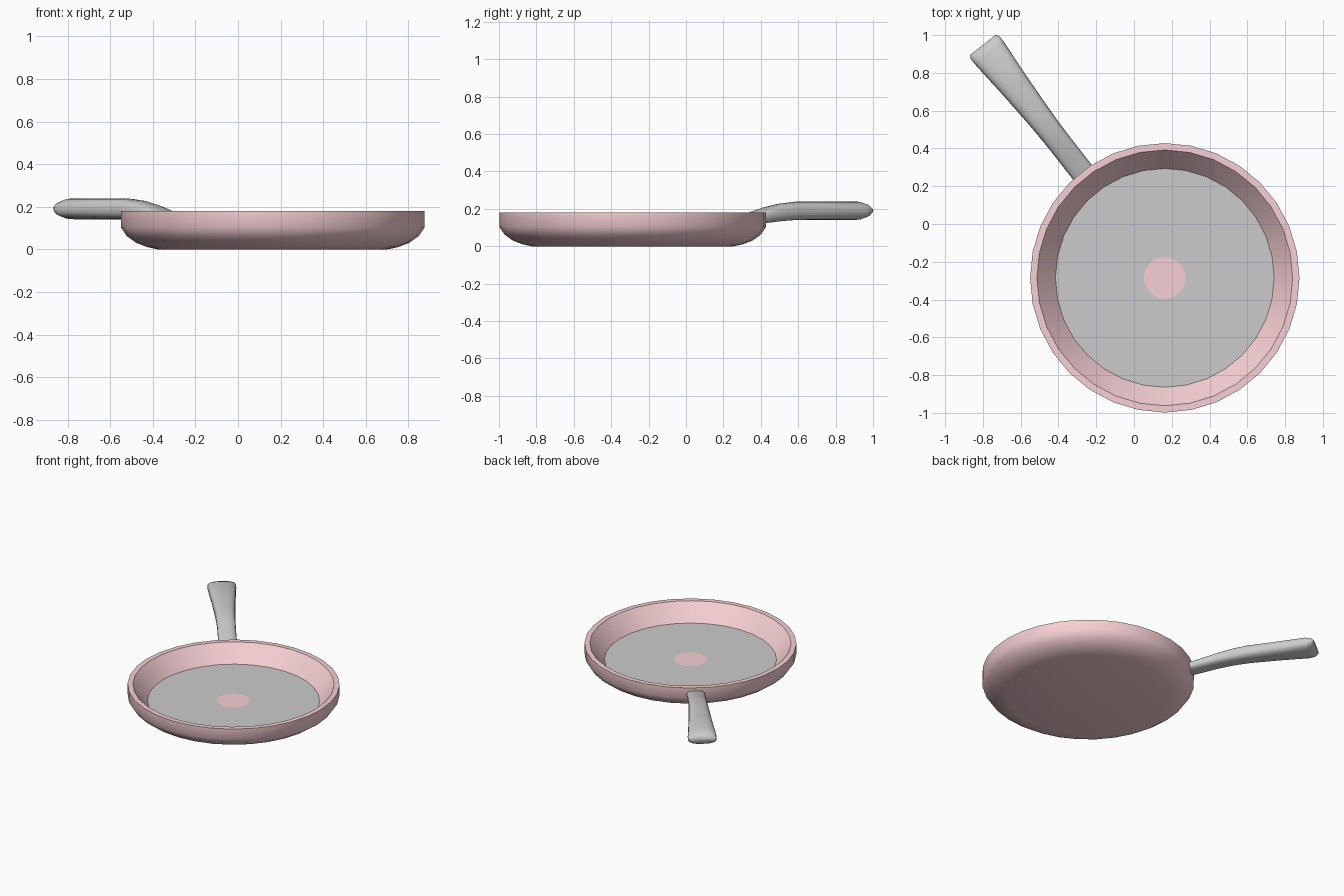
import bpy, bmesh, math
from mathutils import Vector

if "Cube" in bpy.data.objects:
    bpy.data.objects.remove(bpy.data.objects["Cube"])

CENTRE = Vector((0.163, -0.285, 0))
SIDES = 32


def material(name, rgb):
    m = bpy.data.materials.new(name)
    m.diffuse_color = (*rgb, 1)
    m.use_nodes = True
    m.node_tree.nodes["Principled BSDF"].inputs["Base Color"].default_value = m.diffuse_color
    return m


def skin(name, rings, mat=None, closed_ends=False, angle=35):
    """Join rings of points into a tube; a one-point ring becomes a fan."""
    bm = bmesh.new()
    loops = [[bm.verts.new(p) for p in ring] for ring in rings]
    for a, b in zip(loops, loops[1:]):
        n = max(len(a), len(b))
        for i in range(n):
            j = (i + 1) % n
            quad = [a[i % len(a)], a[j % len(a)], b[j % len(b)], b[i % len(b)]]
            bm.faces.new(list(dict.fromkeys(quad)))
    if closed_ends:
        bm.faces.new(loops[0][::-1])
        bm.faces.new(loops[-1])
    me = bpy.data.meshes.new(name)
    bm.to_mesh(me)
    bm.free()
    ob = bpy.data.objects.new(name, me)
    bpy.context.collection.objects.link(ob)
    if mat:
        me.materials.append(mat)
    bpy.ops.object.select_all(action='DESELECT')
    ob.select_set(True)
    bpy.context.view_layer.objects.active = ob
    bpy.ops.object.shade_smooth_by_angle(angle=math.radians(angle))
    return ob


def revolve(name, profile, mat=None):
    rings = []
    for r, z in profile:
        n = SIDES if r > 0 else 1
        rings.append([CENTRE + Vector((r * math.cos(math.tau * i / n),
                                       r * math.sin(math.tau * i / n), z))
                      for i in range(n)])
    return skin(name, rings, mat)


pink = material("pink", (0.93, 0.63, 0.66))
dark = material("dark_grey", (0.62, 0.62, 0.62))

# Pan shell: base, curved outside, flat rim and sloping inner wall
revolve("pan_body", [(0, 0), (0.54, 0), (0.59, 0.011), (0.64, 0.03),
                     (0.685, 0.062), (0.713, 0.103), (0.713, 0.18),
                     (0.677, 0.18), (0.579, 0.06)], pink)

# Cooking surface: centre spot, dark disc and pale outer ring
FLOOR = 0.06
revolve("pan_floor_ring", [(0.579, FLOOR), (0.502, FLOOR)])
revolve("pan_floor_disc", [(0.502, FLOOR), (0.11, FLOOR)], dark)
revolve("centre_spot", [(0.11, FLOOR), (0, FLOOR)], pink)

# Handle: rounded sections (distance from pan centre, z, half width, half height)
sections = [(0.69, 0.123, 0.063, 0.030), (0.80, 0.144, 0.063, 0.036),
            (0.90, 0.166, 0.063, 0.042), (1.00, 0.181, 0.065, 0.047),
            (1.10, 0.189, 0.069, 0.049), (1.30, 0.190, 0.081, 0.049),
            (1.51, 0.190, 0.097, 0.049), (1.545, 0.190, 0.097, 0.037),
            (1.565, 0.190, 0.086, 0.018)]
out = Vector((-0.615, 0.788, 0)).normalized()
side = Vector((out.y, -out.x, 0))


def power(v):
    return math.copysign(abs(v) ** 0.75, v)


rings = []
for d, z, w, h in sections:
    rings.append([CENTRE + out * d + side * (w * power(math.cos(math.tau * i / 20)))
                  + Vector((0, 0, z + h * power(math.sin(math.tau * i / 20))))
                  for i in range(20)])
# The side axis runs clockwise of the handle, so reverse to face outward
skin("handle", [r[::-1] for r in rings], closed_ends=True, angle=60)
